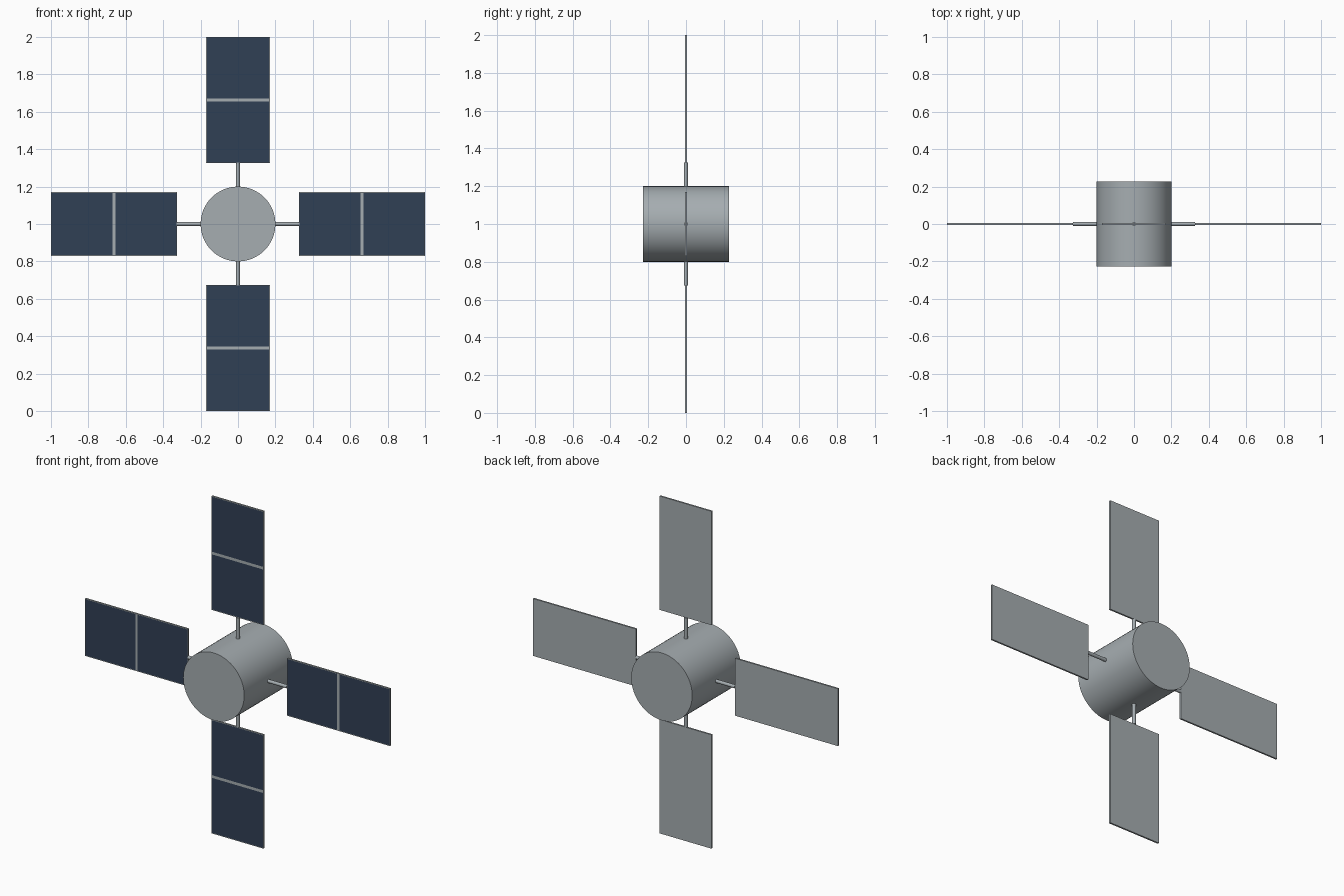
import bpy, bmesh, math
from mathutils import Matrix, Vector

if "Cube" in bpy.data.objects:
    bpy.data.objects.remove(bpy.data.objects["Cube"])

CENTRE = Matrix.Translation((0, 0, 1))
BODY_R, BODY_LEN = 0.2, 0.455
INNER, OUTER, HALF_W, THICK = 0.325, 1.0, 0.17, 0.01
BORDER, RIB = 0.004, 0.008


def make_material(name, rgb):
    mat = bpy.data.materials.new(name)
    mat.use_nodes = True
    mat.diffuse_color = (*rgb, 1)
    mat.node_tree.nodes["Principled BSDF"].inputs["Base Color"].default_value = (*rgb, 1)
    return mat


metal = make_material("grey metal", (0.38, 0.42, 0.44))
cells = make_material("navy solar cells", (0.03, 0.05, 0.09))


def add_object(name, bm, materials, smooth=False):
    mesh = bpy.data.meshes.new(name)
    bm.to_mesh(mesh)
    bm.free()
    for mat in materials:
        mesh.materials.append(mat)
    obj = bpy.data.objects.new(name, mesh)
    bpy.context.collection.objects.link(obj)
    if smooth:
        bpy.ops.object.select_all(action='DESELECT')
        obj.select_set(True)
        bpy.context.view_layer.objects.active = obj
        bpy.ops.object.shade_smooth_by_angle(angle=math.radians(40))
    return obj


def cylinder(name, radius, length, segments, matrix):
    bm = bmesh.new()
    bmesh.ops.create_cone(bm, cap_ends=True, segments=segments, radius1=radius,
                          radius2=radius, depth=length, matrix=matrix)
    return add_object(name, bm, [metal], smooth=True)


def solar_panel(name, turn):
    mid = (INNER + OUTER) / 2
    bm = bmesh.new()
    bmesh.ops.create_cube(bm, size=1, matrix=Matrix.Translation((0, 0, mid))
                          @ Matrix.Diagonal((2 * HALF_W, THICK, OUTER - INNER, 1)))
    # Cut the border and the middle rib into the slab
    cuts = [((s * (HALF_W - BORDER), 0, 0), (1, 0, 0)) for s in (-1, 1)]
    cuts += [((0, 0, z), (0, 0, 1))
             for z in (INNER + BORDER, mid - RIB, mid + RIB, OUTER - BORDER)]
    for point, normal in cuts:
        bmesh.ops.bisect_plane(bm, geom=bm.verts[:] + bm.edges[:] + bm.faces[:],
                               plane_co=point, plane_no=normal)
    # Only the front faces inside the border carry cells
    bm.normal_update()
    for face in bm.faces:
        c = face.calc_center_median()
        inside = abs(c.x) < HALF_W - BORDER and INNER + BORDER < c.z < OUTER - BORDER
        if face.normal.y < -0.9 and inside and abs(c.z - mid) > RIB:
            face.material_index = 1
    bm.transform(turn)
    add_object(name, bm, [metal, cells])


# Drum body lying front to back
cylinder("body", BODY_R, BODY_LEN, 64, CENTRE @ Matrix.Rotation(math.pi / 2, 4, 'X'))

# Four arms, each a strut and a panel
for i, side in enumerate(("top", "left", "bottom", "right")):
    turn = CENTRE @ Matrix.Rotation(i * math.pi / 2, 4, 'Y')
    start = BODY_R - 0.02
    strut = Matrix.Translation((0, 0, (start + INNER) / 2))
    cylinder(side + "_strut", 0.01, INNER - start, 16, turn @ strut)
    solar_panel(side + "_panel", turn)
